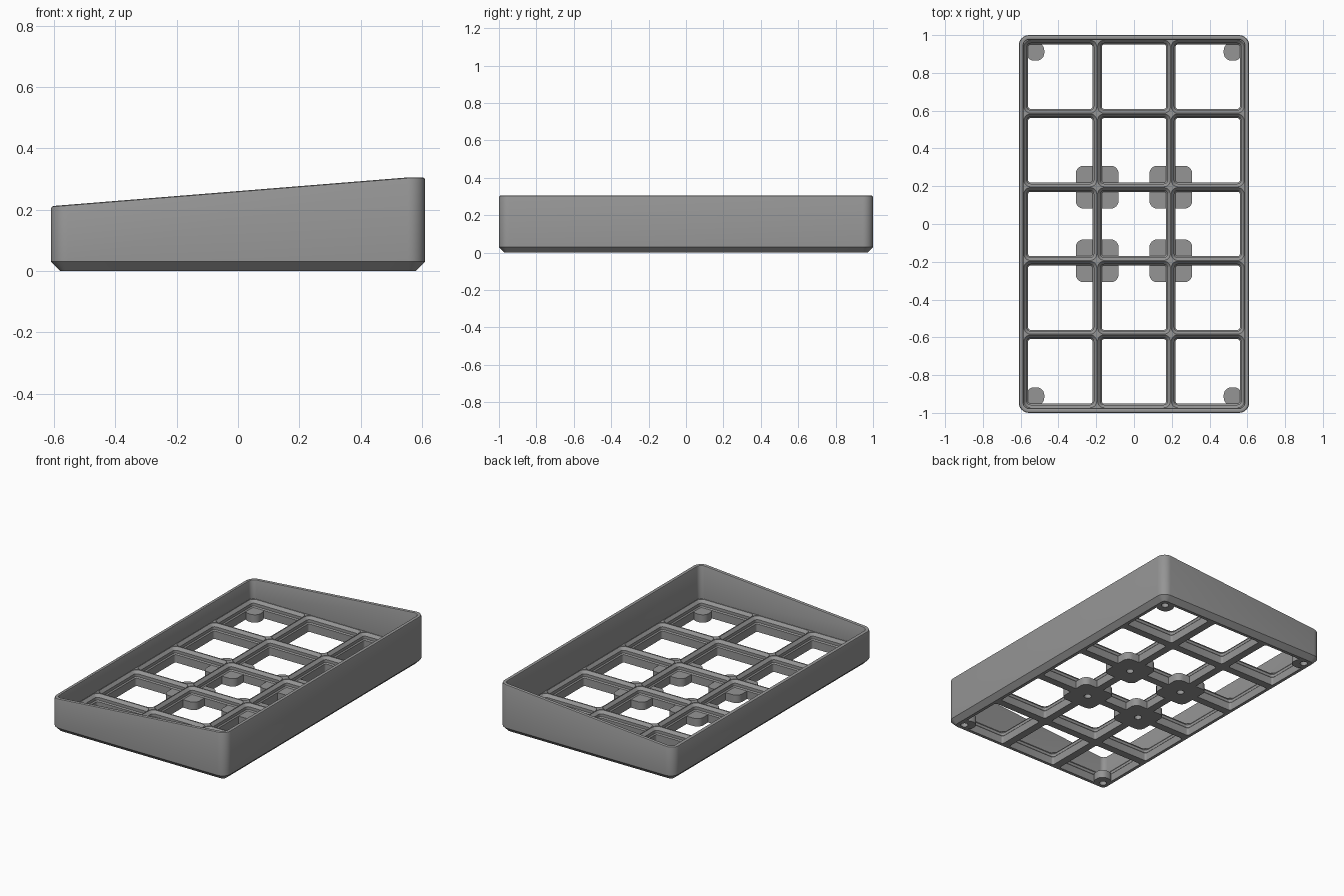
import bpy, bmesh, math

if "Cube" in bpy.data.objects:
    bpy.data.objects.remove(bpy.data.objects["Cube"])

PITCH = 0.39
HX, HY, R = 0.61, 1.0, 0.055      # outer half sizes and corner radius
RIDGE, BASE = 0.094, 0.05         # top of the grid ridges, top of the screw pads


def rounded_rect(hx, hy, r, seg=8):
    """Points of a rounded rectangle, counter-clockwise."""
    pts = []
    for sx, sy, a0 in ((1, 1, 0), (-1, 1, 90), (-1, -1, 180), (1, -1, 270)):
        for i in range(seg + 1):
            a = math.radians(a0 + 90 * i / seg)
            pts.append((sx * (hx - r) + r * math.cos(a),
                        sy * (hy - r) + r * math.sin(a)))
    return pts


def loft(bm, rings):
    """Skin a closed solid through rings of 3D points."""
    loops = [[bm.verts.new(p) for p in ring] for ring in rings]
    n = len(loops[0])
    for a, b in zip(loops, loops[1:]):
        for i in range(n):
            j = (i + 1) % n
            bm.faces.new((a[i], a[j], b[j], b[i]))
    bm.faces.new(loops[0][::-1])
    bm.faces.new(loops[-1])


def make_object(name, bm):
    bmesh.ops.recalc_face_normals(bm, faces=bm.faces[:])
    me = bpy.data.meshes.new(name)
    bm.to_mesh(me)
    bm.free()
    ob = bpy.data.objects.new(name, me)
    bpy.context.collection.objects.link(ob)
    return ob


def combine(target, tool, operation):
    """Apply a boolean and remove the tool."""
    tool.hide_render = True
    mod = target.modifiers.new("cut", 'BOOLEAN')
    mod.operation, mod.object, mod.solver = operation, tool, 'EXACT'
    bpy.context.view_layer.objects.active = target
    bpy.ops.object.modifier_apply(modifier=mod.name)
    bpy.data.objects.remove(tool)


def rim(x):
    """Height of the sloping rim."""
    return min(0.305, 0.212 + (x + 0.6) * 0.0805)


def tray_ring(inset, z=None, drop=0.0):
    pts = rounded_rect(HX - inset, HY - inset, R - inset)
    return [(x, y, rim(x) - drop if z is None else z) for x, y in pts]


# Tray: chamfered foot, outer wall, rounded sloping rim, inner wall, grid floor
bm = bmesh.new()
loft(bm, [tray_ring(0.03, 0), tray_ring(0, 0.03), tray_ring(0, drop=0.008),
          tray_ring(0.0025, drop=0.0025), tray_ring(0.008), tray_ring(0.018),
          tray_ring(0.0225, drop=0.0025), tray_ring(0.025, drop=0.008),
          tray_ring(0.025, RIDGE)])
tray = make_object("grid_tray", bm)

# Cell openings with a stepped, flared profile: (z, inset from pitch, corner radius)
PROFILE = ((-0.05, 0.0245, 0.013), (BASE, 0.0245, 0.013), (0.057, 0.018, 0.019),
           (0.075, 0.018, 0.019), (RIDGE - 0.002, 0.002, 0.035), (0.12, 0.002, 0.035))
bm = bmesh.new()
for i in (-1, 0, 1):
    for j in (-2, -1, 0, 1, 2):
        loft(bm, [[(x + i * PITCH, y + j * PITCH, z) for x, y in
                   rounded_rect(PITCH / 2 - d, PITCH / 2 - d, r, 5)]
                  for z, d, r in PROFILE])
combine(tray, make_object("cell_cutter", bm), 'DIFFERENCE')

# Screw pads at the four inner crossings and the four corners, with blind holes
pads, holes = bmesh.new(), bmesh.new()
for sx in (-1, 1):
    for sy in (-1, 1):
        for cx, cy, half, hx, hy in ((0.195, 0.195, 0.113, 0.195, 0.195),
                                     (0.5225, 0.9125, 0.0475, 0.537, 0.927)):
            shape = rounded_rect(half, half, 0.04, 6)
            loft(pads, [[(x + sx * cx, y + sy * cy, z) for x, y in shape]
                        for z in (0, BASE)])
            circle = rounded_rect(0.022, 0.022, 0.0219, 5)
            loft(holes, [[(x + sx * hx, y + sy * hy, z) for x, y in circle]
                         for z in (-0.05, 0.04)])
combine(tray, make_object("screw_pads", pads), 'UNION')
combine(tray, make_object("hole_cutter", holes), 'DIFFERENCE')

# Single grey material and smooth shading with sharp edges
grey = bpy.data.materials.new("mid_grey")
grey.diffuse_color = (0.3, 0.3, 0.3, 1)
grey.use_nodes = True
grey.node_tree.nodes["Principled BSDF"].inputs["Base Color"].default_value = grey.diffuse_color
tray.data.materials.clear()
tray.data.materials.append(grey)
bpy.ops.object.select_all(action='DESELECT')
tray.select_set(True)
bpy.context.view_layer.objects.active = tray
bpy.ops.object.shade_smooth_by_angle(angle=math.radians(30))
